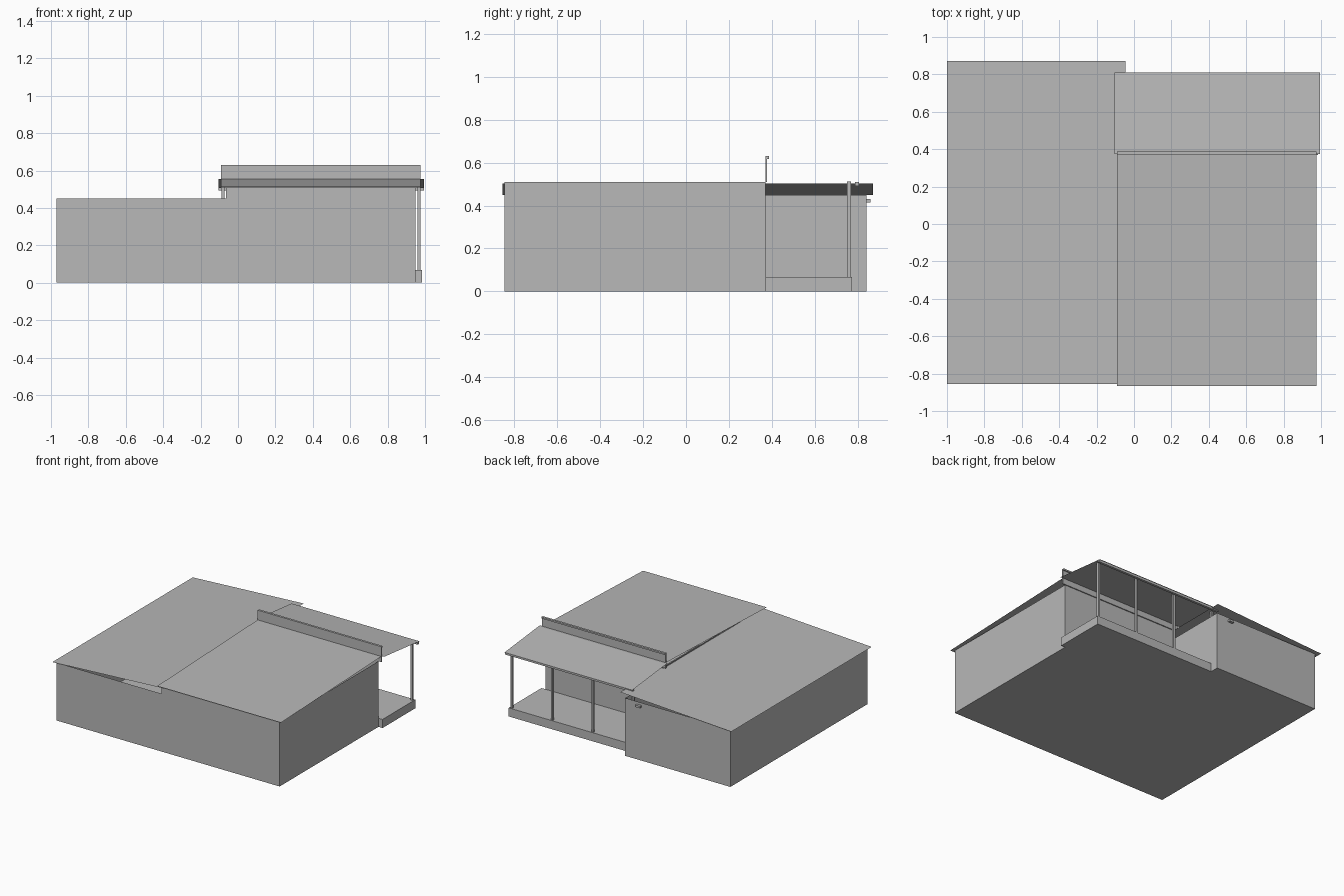
import bpy, bmesh

if "Cube" in bpy.data.objects:
    bpy.data.objects.remove(bpy.data.objects["Cube"])

# One plain grey for the whole massing model
grey = bpy.data.materials.new("plain_grey")
grey.diffuse_color = (0.48, 0.48, 0.48, 1)
grey.use_nodes = True
grey.node_tree.nodes["Principled BSDF"].inputs["Base Color"].default_value = grey.diffuse_color


def finish(name, bm):
    me = bpy.data.meshes.new(name)
    bm.to_mesh(me)
    bm.free()
    me.materials.append(grey)
    ob = bpy.data.objects.new(name, me)
    bpy.context.collection.objects.link(ob)
    return ob


def box(name, x0, x1, y0, y1, z0, z1, omit=()):
    """Box between bounds; omit lists the sides left open as (axis, sign)."""
    bm = bmesh.new()
    bmesh.ops.create_cube(bm, size=1)
    bm.normal_update()
    drop = [f for f in bm.faces for a, s in omit if f.normal[a] * s > 0.9]
    bmesh.ops.delete(bm, geom=drop, context='FACES')
    for v in bm.verts:
        v.co = (x1 if v.co.x > 0 else x0,
                y1 if v.co.y > 0 else y0,
                z1 if v.co.z > 0 else z0)
    return finish(name, bm)


def sheet(name, corners):
    bm = bmesh.new()
    bm.faces.new([bm.verts.new(c) for c in corners])
    return finish(name, bm)


def roof(name, x0, x1, y0, y1, height):
    """Thin sheet roof whose height is a function of x and y."""
    return sheet(name, [(x, y, height(x, y)) for x, y in
                        ((x0, y0), (x1, y0), (x1, y1), (x0, y1))])


# House walls, open under the roofs
box("left_wing_walls", -0.97, -0.065, -0.845, 0.84, 0, 0.45, omit=[(2, 1)])
box("right_wing_walls", -0.065, 0.95, -0.845, 0.37, 0, 0.51,
    omit=[(2, 1), (0, -1)])
sheet("upper_dividing_wall", [(-0.065, 0.37, 0.45), (-0.065, -0.845, 0.45),
                              (-0.065, -0.845, 0.51), (-0.065, 0.37, 0.51)])

# Sloping sheet roofs
roof("left_roof", -1.0, -0.045, -0.855, 0.872,
     lambda x, y: 0.45 + 0.052 * (x + 1) / 0.955)
roof("right_roof", -0.09, 0.975, -0.865, 0.395,
     lambda x, y: 0.511 + 0.044 * (y + 0.865) / 1.26)
roof("porch_roof", -0.105, 0.995, 0.375, 0.81,
     lambda x, y: 0.555 - 0.045 * (y - 0.375) / 0.435)

# Parapet with cap between the right and porch roofs
box("parapet", -0.09, 0.975, 0.37, 0.378, 0.51, 0.618)
box("parapet_cap", -0.09, 0.975, 0.37, 0.387, 0.618, 0.63)

# Porch floor, posts and gutter
box("porch_floor", -0.065, 0.985, 0.37, 0.773, 0, 0.067)
for i in range(4):
    x = -0.08 + i * 0.349
    box(f"porch_post_{i + 1}", x - 0.008, x + 0.008, 0.75, 0.768, 0.067, 0.512)
box("porch_gutter", -0.105, 0.995, 0.787, 0.805, 0.492, 0.51)

# Small wall lamp on the back of the left wing
box("wall_lamp", -0.205, -0.165, 0.84, 0.86, 0.414, 0.43)
